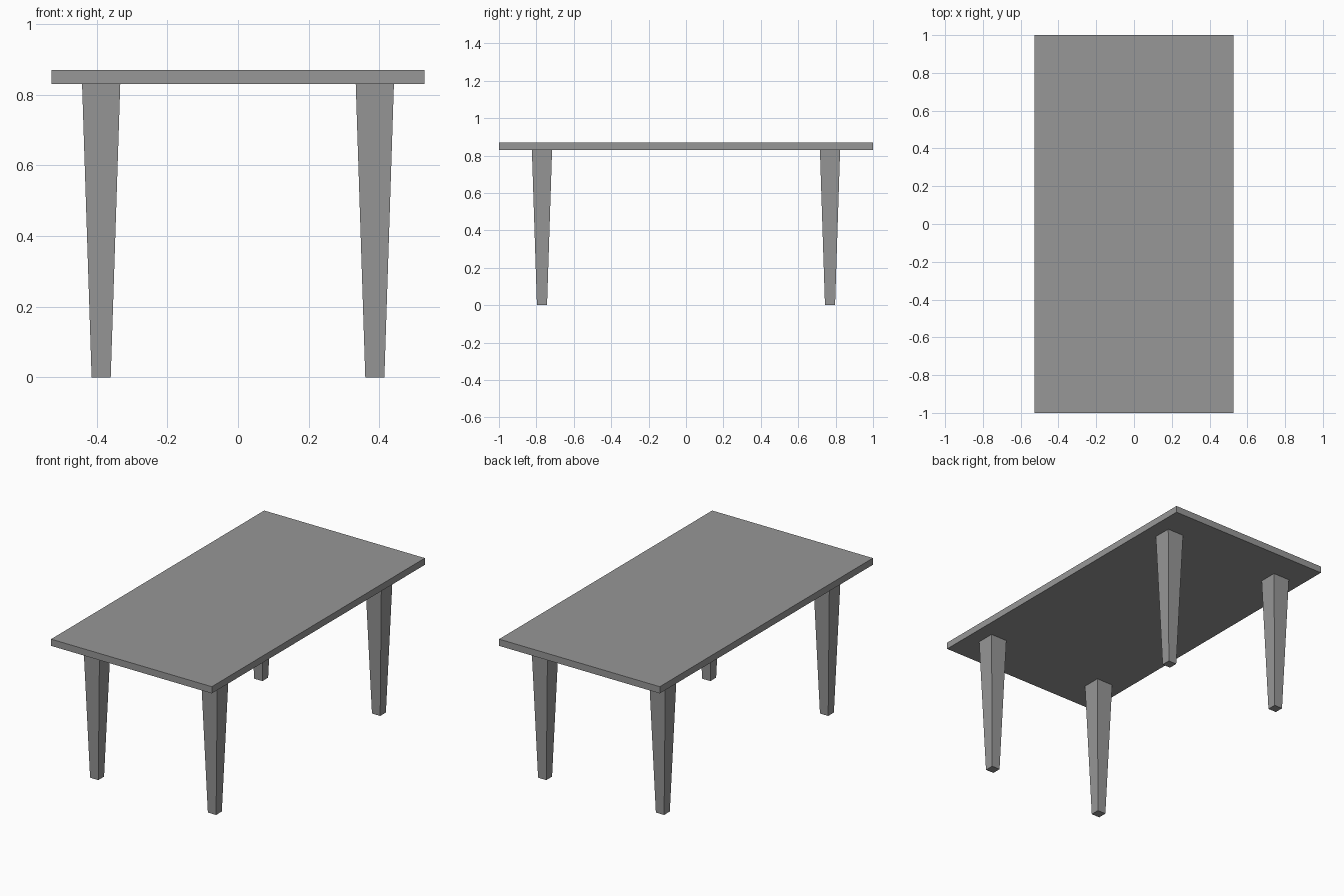
import bpy
import bmesh

if "Cube" in bpy.data.objects:
    bpy.data.objects.remove(bpy.data.objects["Cube"])

# Single flat grey
GREY = (0.31, 0.31, 0.31, 1.0)
grey = bpy.data.materials.new("plain grey")
grey.use_nodes = True
grey.diffuse_color = GREY
grey.node_tree.nodes["Principled BSDF"].inputs["Base Color"].default_value = GREY


def tapered_box(name, x, y, z_low, z_high, half_low, half_high):
    """Box whose lower and upper ends may have different half sizes."""
    bm = bmesh.new()
    bmesh.ops.create_cube(bm, size=2)
    for v in bm.verts:
        upper = v.co.z > 0
        hx, hy = half_high if upper else half_low
        v.co = (v.co.x * hx, v.co.y * hy, z_high if upper else z_low)
    mesh = bpy.data.meshes.new(name)
    bm.to_mesh(mesh)
    bm.free()
    mesh.materials.append(grey)
    obj = bpy.data.objects.new(name, mesh)
    obj.location = (x, y, 0)
    bpy.context.collection.objects.link(obj)
    return obj


# Table top
TOP_Z, UNDERSIDE = 0.87, 0.83
tapered_box("table_top", 0, 0, UNDERSIDE, TOP_Z, (0.528, 1.0), (0.528, 1.0))

# Four square legs, narrowing towards the floor
for end, sy in (("front", -1), ("back", 1)):
    for side, sx in (("right", -1), ("left", 1)):
        tapered_box(f"{end}_{side}_leg", sx * 0.387, sy * 0.77, 0, UNDERSIDE,
                    (0.027, 0.027), (0.054, 0.054))
